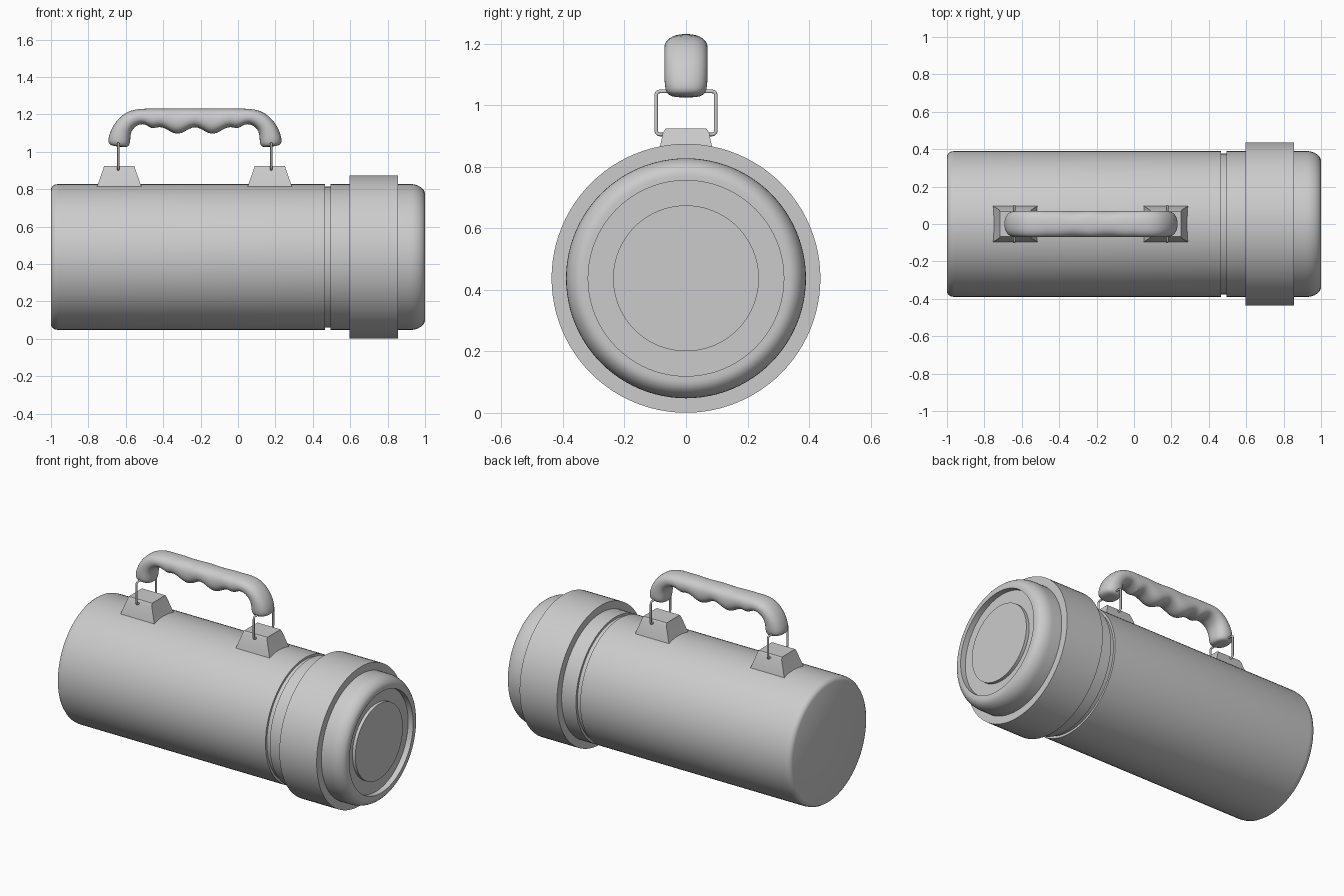
import bpy, bmesh, math
from mathutils import Vector, Matrix

cube = bpy.data.objects.get("Cube")
if cube:
    bpy.data.objects.remove(cube, do_unlink=True)

AXIS_Z = 0.4375      # height of the barrel axis
GRIP_X = -0.23       # middle of the handle

grey = bpy.data.materials.new("plain grey")
grey.use_nodes = True
grey.diffuse_color = (0.6, 0.6, 0.6, 1)
grey.node_tree.nodes["Principled BSDF"].inputs["Base Color"].default_value = (0.6, 0.6, 0.6, 1)


def finish(name, bm, angle=30):
    bmesh.ops.recalc_face_normals(bm, faces=bm.faces)
    mesh = bpy.data.meshes.new(name)
    bm.to_mesh(mesh)
    bm.free()
    mesh.materials.append(grey)
    obj = bpy.data.objects.new(name, mesh)
    bpy.context.collection.objects.link(obj)
    bpy.ops.object.select_all(action='DESELECT')
    obj.select_set(True)
    bpy.context.view_layer.objects.active = obj
    bpy.ops.object.shade_smooth_by_angle(angle=math.radians(angle))
    return obj


def loft(name, rings, angle=30):
    """Skin closed rings of points and cap both ends."""
    bm = bmesh.new()
    loops = [[bm.verts.new(p) for p in ring] for ring in rings]
    n = len(loops[0])
    for a, b in zip(loops, loops[1:]):
        for i in range(n):
            j = (i + 1) % n
            bm.faces.new((a[i], a[j], b[j], b[i]))
    bm.faces.new(loops[0])
    bm.faces.new(loops[-1])
    return finish(name, bm, angle)


def lathe(name, profile, sides=96):
    """Turn a profile of (x, radius) about the barrel axis."""
    turns = [2 * math.pi * i / sides for i in range(sides)]
    return loft(name, [[(x, r * math.cos(t), AXIS_Z + r * math.sin(t)) for t in turns]
                       for x, r in profile])


# Barrel with a rounded rear edge, a groove and a neck
lathe("barrel", [(-1, 0.365), (-0.993, 0.378), (-0.98, 0.387), (-0.96, 0.39),
                 (0.465, 0.39), (0.465, 0.376), (0.495, 0.376), (0.495, 0.39), (0.6, 0.39)])
# Wide collar
lathe("collar", [(0.595, 0.437), (0.855, 0.437)])
# Rounded head with a recessed end
curve = [(0.92 + 0.08 * math.sin(t), 0.335 + 0.055 * math.cos(t))
         for t in [math.pi / 2 * i / 8 for i in range(9)]]
lathe("head", [(0.85, 0.39)] + curve + [(1, 0.318), (0.965, 0.318)])
# Raised disc in the recess
lathe("end_disc", [(0.96, 0.237), (0.985, 0.237)])


def mount(name, x):
    levels = [(0.81, 0.12, 0.097), (0.91, 0.085, 0.075), (0.925, 0.081, 0.066)]
    loft(name, [[(x + sx * hx, sy * hy, z) for sx, sy in ((-1, -1), (1, -1), (1, 1), (-1, 1))]
                for z, hx, hy in levels])


def wire_loop(name, x):
    """Rectangular wire ring with small rounded corners."""
    hy, low, high, r = 0.097, 0.905, 1.045, 0.012
    path = []
    for k, (sy, z) in enumerate(((1, high - r), (-1, high - r), (-1, low + r), (1, low + r))):
        for s in range(4):
            t = math.pi / 2 * (k + s / 3)
            path.append((x, sy * (hy - r) + r * math.cos(t), z + r * math.sin(t), 1))
    data = bpy.data.curves.new(name, 'CURVE')
    data.dimensions = '3D'
    data.bevel_depth = 0.006
    data.bevel_resolution = 2
    spline = data.splines.new('POLY')
    spline.points.add(len(path) - 1)
    for point, co in zip(spline.points, path):
        point.co = co
    spline.use_cyclic_u = True
    data.materials.append(grey)
    bpy.context.collection.objects.link(bpy.data.objects.new(name, data))


for side, mx, wx in (("rear", -0.635, -0.64), ("front", 0.17, 0.178)):
    mount(side + "_mount", mx)
    wire_loop(side + "_wire_loop", wx)

# Handle: pairs of outer and inner outline points, half width; x from the middle
half = [((-0.43, 1.030), (-0.375, 1.024), 0.036),
        ((-0.458, 1.037), (-0.355, 1.028), 0.058),
        ((-0.466, 1.055), (-0.346, 1.045), 0.069),
        ((-0.460, 1.09), (-0.345, 1.08), 0.071),
        ((-0.440, 1.14), (-0.340, 1.11), 0.071),
        ((-0.400, 1.19), (-0.325, 1.13), 0.071),
        ((-0.350, 1.222), (-0.300, 1.146), 0.071),
        ((-0.290, 1.231), (-0.265, 1.15), 0.071)]
# Finger waves under the grip
for i in range(9):
    x = -0.23 + i * 0.23 / 8
    wave = 1.113 + 0.02 * math.cos(2 * math.pi * x / 0.187) + 0.06 * max(0, -x - 0.17)
    half.append(((x, 1.232), (x, wave), 0.071))
mirrored = [((-a[0], a[1]), (-b[0], b[1]), w) for a, b, w in half[-2::-1]]


def section(outer, inner, width, sides=20):
    a, b = Vector((outer[0], 0, outer[1])), Vector((inner[0], 0, inner[1]))
    mid, reach = (a + b) / 2 + Vector((GRIP_X, 0, 0)), (a - b) / 2
    ring = []
    for i in range(sides):
        t = 2 * math.pi * i / sides
        c, s = math.cos(t), math.sin(t)
        u = math.copysign(abs(c) ** 0.85, c)
        v = math.copysign(abs(s) ** 0.85, s)
        ring.append(mid + reach * u + Vector((0, width * v, 0)))
    return ring


handle = loft("handle", [section(*s) for s in half + mirrored], 60)
smooth = handle.modifiers.new("smooth", 'SUBSURF')
smooth.levels = smooth.render_levels = 1
